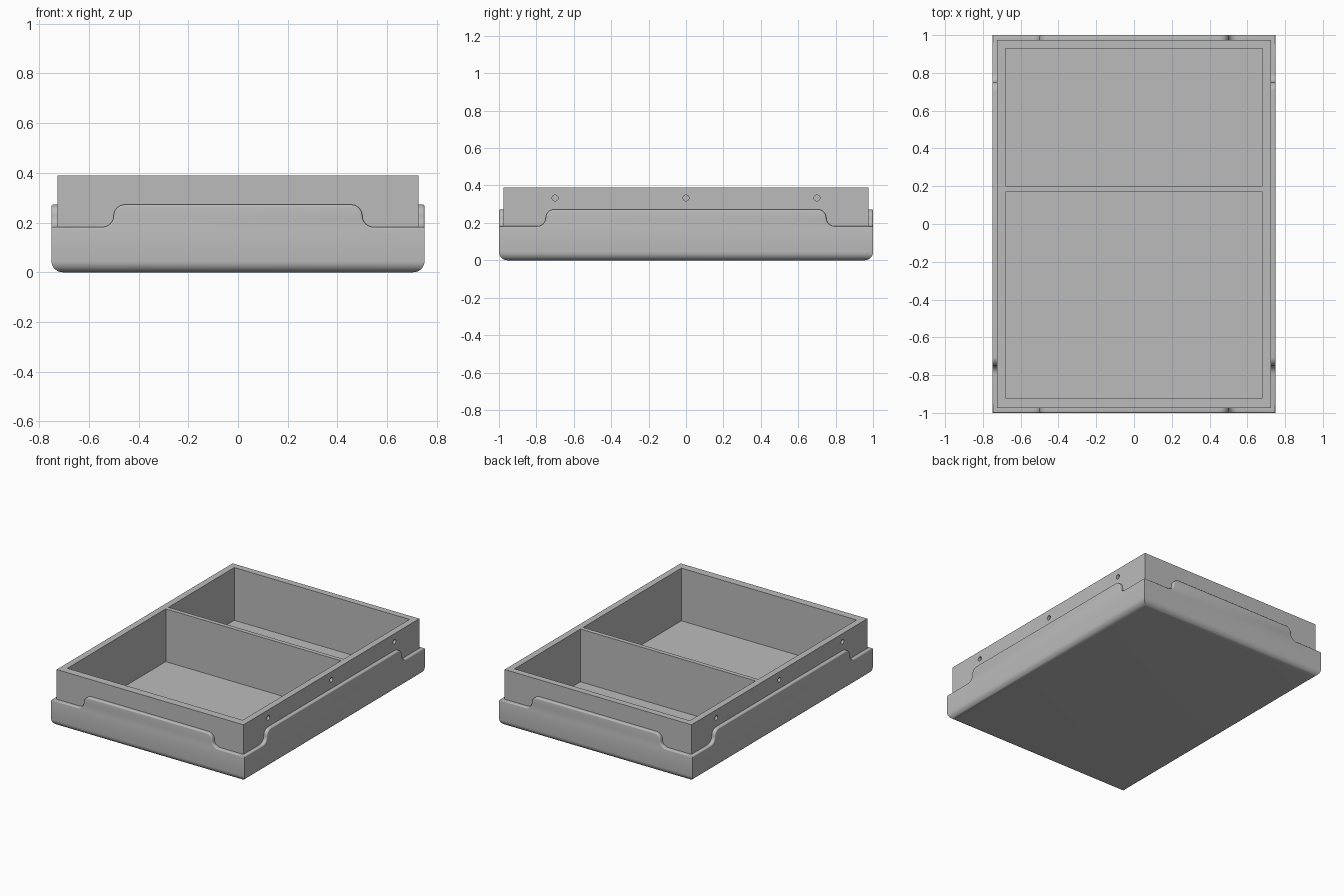
import bpy, bmesh, math
from mathutils import Vector, Matrix

if "Cube" in bpy.data.objects:
    bpy.data.objects.remove(bpy.data.objects["Cube"])

# Overall sizes
OUT = Vector((0.75, 1.0))        # half size of the outer shell
LIP = 0.025                      # thickness of the shell around the tray
WALL = OUT - Vector((LIP, LIP))  # half size of the inner tray
LOW, HIGH, TOP = 0.182, 0.272, 0.39
SEAM, FLOOR = 0.1, 0.02
ROUND = 0.008                    # softening of the lip

grey = bpy.data.materials.new("plain grey")
grey.use_nodes = True
grey.diffuse_color = (0.5, 0.5, 0.5, 1)
grey.node_tree.nodes["Principled BSDF"].inputs["Base Color"].default_value = (0.5, 0.5, 0.5, 1)


def make_object(name, bm):
    bmesh.ops.recalc_face_normals(bm, faces=bm.faces)
    mesh = bpy.data.meshes.new(name)
    bm.to_mesh(mesh)
    bm.free()
    mesh.materials.append(grey)
    obj = bpy.data.objects.new(name, mesh)
    bpy.context.collection.objects.link(obj)
    return obj


def activate(obj):
    bpy.ops.object.select_all(action="DESELECT")
    obj.select_set(True)
    bpy.context.view_layer.objects.active = obj


def add_box(bm, low, high):
    low, high = Vector(low), Vector(high)
    size = high - low
    matrix = Matrix.Translation((low + high) / 2) @ Matrix.Diagonal((*size, 1))
    return bmesh.ops.create_cube(bm, size=1, matrix=matrix)["verts"]


def lip_path(step, steps=8):
    """Right half of the stepped lip: points with their outward normals."""
    radius = (HIGH - LOW) / 2
    path = []
    for i in range(steps + 1):
        a = -math.pi / 2 - math.pi / 2 * i / steps
        d = Vector((math.cos(a), math.sin(a)))
        path.append((Vector((step + radius, LOW + radius)) + d * radius, -d))
    for i in range(1, steps + 1):
        a = math.pi / 2 * i / steps
        d = Vector((math.cos(a), math.sin(a)))
        path.append((Vector((step - radius, HIGH - radius)) + d * radius, d))
    return path


def add_panel(bm, half_width, distance, step, turn):
    """One stepped side of the shell, mitred at the corners."""
    matrix = Matrix.Rotation(turn, 4, "Z")
    sections = [(0, 0)]
    for i in range(5):
        a = math.pi / 2 * i / 4
        sections.append((LIP - ROUND + ROUND * math.sin(a), ROUND * (1 - math.cos(a))))
    rings = []
    for depth, inset in sections:
        right = [Vector((half_width + depth, LOW - inset))]
        right += [p - n * inset for p, n in lip_path(step)]
        left = [Vector((-p.x, p.y)) for p in reversed(right)]
        rings.append([bm.verts.new(matrix @ Vector((p.x, -distance - depth, p.y)))
                      for p in right + left])
    for a, b in zip(rings, rings[1:]):
        for i in range(len(a) - 1):
            bm.faces.new((a[i], a[i + 1], b[i + 1], b[i]))
    corners = [bm.verts.new(matrix @ Vector((s * (half_width + LIP), -distance - LIP, SEAM)))
               for s in (-1, 1)]
    bm.faces.new(rings[-1] + corners)


# Outer shell: rounded base with four stepped sides
bm = bmesh.new()
add_box(bm, (-OUT.x, -OUT.y, 0), (OUT.x, OUT.y, SEAM))
bmesh.ops.delete(bm, geom=[f for f in bm.faces if f.calc_center_median().z > SEAM - 0.001],
                 context="FACES_ONLY")
bottom = [e for e in bm.edges if all(v.co.z < 0.001 for v in e.verts)]
bmesh.ops.bevel(bm, geom=bottom, offset=0.045, segments=8, profile=0.5, affect="EDGES")
for turn in (0, math.pi):
    add_panel(bm, WALL.x, WALL.y, 0.5, turn)
    add_panel(bm, WALL.y, WALL.x, 0.75, turn + math.pi / 2)
bmesh.ops.remove_doubles(bm, verts=bm.verts, dist=0.0001)
shell = make_object("outer_shell", bm)
activate(shell)
bpy.ops.object.shade_smooth_by_angle(angle=math.radians(35))

# Inner tray
bm = bmesh.new()
add_box(bm, (-WALL.x, -WALL.y, FLOOR / 2), (WALL.x, WALL.y, TOP))
tray = make_object("divided_tray", bm)

# Cutter: two compartments and the side screw holes
bm = bmesh.new()
for back, front in ((-0.92, 0.17), (0.20, 0.93)):
    add_box(bm, (-0.68, back, FLOOR), (0.68, front, TOP + 0.1))
for side in (-1, 1):
    for y in (-0.7, 0, 0.7):
        matrix = Matrix.Translation((side * WALL.x, y, 0.333)) @ Matrix.Rotation(math.pi / 2, 4, "Y")
        bmesh.ops.create_cone(bm, cap_ends=True, segments=24, radius1=0.016,
                              radius2=0.016, depth=0.05, matrix=matrix)
cutter = make_object("tray_cutter", bm)
cutter.hide_render = True

activate(tray)
cut = tray.modifiers.new("compartments", "BOOLEAN")
cut.operation = "DIFFERENCE"
cut.solver = "EXACT"
cut.object = cutter
bpy.ops.object.modifier_apply(modifier=cut.name)
bpy.data.objects.remove(cutter)
bpy.ops.object.shade_smooth_by_angle(angle=math.radians(30))
